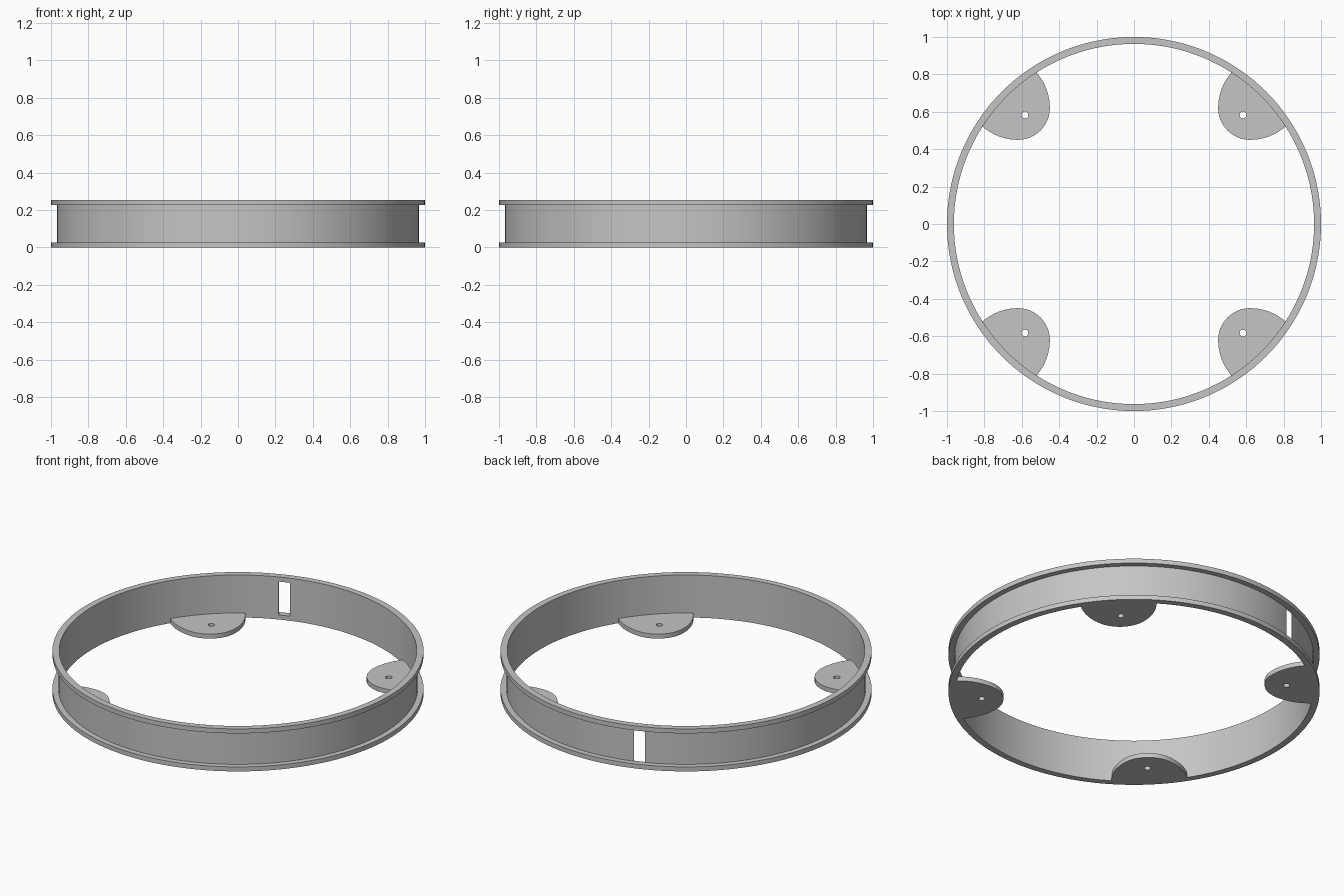
import bpy, bmesh, math
from mathutils import Matrix

if "Cube" in bpy.data.objects:
    bpy.data.objects.remove(bpy.data.objects["Cube"])

R_OUT, R_WALL, R_IN = 1.0, 0.968, 0.963
H, T = 0.253, 0.027
SEG = 144

grey = bpy.data.materials.new("plain_grey")
grey.diffuse_color = (0.56, 0.56, 0.56, 1)
grey.use_nodes = True
grey.node_tree.nodes["Principled BSDF"].inputs["Base Color"].default_value = grey.diffuse_color


def make_object(name, bm):
    bmesh.ops.recalc_face_normals(bm, faces=bm.faces[:])
    mesh = bpy.data.meshes.new(name)
    bm.to_mesh(mesh)
    bm.free()
    mesh.materials.append(grey)
    obj = bpy.data.objects.new(name, mesh)
    bpy.context.collection.objects.link(obj)
    return obj


def cut(obj, cutter):
    mod = obj.modifiers.new("cut", 'BOOLEAN')
    mod.operation = 'DIFFERENCE'
    mod.solver = 'EXACT'
    mod.object = cutter
    bpy.ops.object.select_all(action='DESELECT')
    bpy.context.view_layer.objects.active = obj
    obj.select_set(True)
    bpy.ops.object.modifier_apply(modifier=mod.name)
    bpy.data.objects.remove(cutter)


def smooth(obj):
    bpy.ops.object.select_all(action='DESELECT')
    bpy.context.view_layer.objects.active = obj
    obj.select_set(True)
    bpy.ops.object.shade_smooth_by_angle(angle=math.radians(30))


# Flanged ring: lathe a channel-shaped profile
profile = [(R_IN, 0), (R_OUT, 0), (R_OUT, T), (R_WALL, T),
           (R_WALL, H - T), (R_OUT, H - T), (R_OUT, H), (R_IN, H)]
bm = bmesh.new()
loops = []
for i in range(SEG):
    a = math.tau * i / SEG
    loops.append([bm.verts.new((r * math.cos(a), r * math.sin(a), z)) for r, z in profile])
n = len(profile)
for i in range(SEG):
    p, q = loops[i], loops[(i + 1) % SEG]
    for j in range(n):
        bm.faces.new((p[j], q[j], q[(j + 1) % n], p[(j + 1) % n]))
ring = make_object("flanged_ring", bm)

# Slot through the wall, between the flanges
bm = bmesh.new()
slot_angle = math.radians(110)
bmesh.ops.create_cube(bm, size=1, matrix=Matrix.Rotation(slot_angle, 4, 'Z')
                      @ Matrix.Translation((0.965, 0, H / 2))
                      @ Matrix.Diagonal((0.12, 0.062, H - 2 * T - 0.001, 1)))
cut(ring, make_object("slot_cutter", bm))
smooth(ring)


# Mounting tabs: rounded tongue, symmetric about the diagonal
def tab_outline():
    side = [(0.74 + 0.29 * math.cos(a), 0.62 + 0.29 * math.sin(a))
            for a in (math.radians(139 + 41 * i / 10) for i in range(10))]
    tip = [(0.62 + 0.17 * math.cos(a), 0.62 + 0.17 * math.sin(a))
           for a in (math.radians(180 + 90 * i / 18) for i in range(19))]
    other = [(y, x) for x, y in reversed(side)]
    a0 = math.atan2(side[0][1], side[0][0])
    a1 = math.pi / 2 - a0
    rim = [(0.966 * math.cos(a1 + (a0 - a1) * i / 12), 0.966 * math.sin(a1 + (a0 - a1) * i / 12))
           for i in range(13)]
    return side + tip + other + rim


for k, label in enumerate(("back_right", "back_left", "front_left", "front_right")):
    turn = Matrix.Rotation(k * math.pi / 2, 4, 'Z')
    bm = bmesh.new()
    face = bm.faces.new([bm.verts.new((x, y, 0)) for x, y in tab_outline()])
    ext = bmesh.ops.extrude_face_region(bm, geom=[face])
    top = [v for v in ext["geom"] if isinstance(v, bmesh.types.BMVert)]
    bmesh.ops.translate(bm, verts=top, vec=(0, 0, T))
    bm.transform(turn)
    tab = make_object("mounting_tab_" + label, bm)

    # Screw hole
    bm = bmesh.new()
    bmesh.ops.create_cone(bm, cap_ends=True, segments=24, radius1=0.018, radius2=0.018,
                          depth=0.2, matrix=turn @ Matrix.Translation((0.583, 0.583, 0)))
    cut(tab, make_object("hole_cutter", bm))
    smooth(tab)
